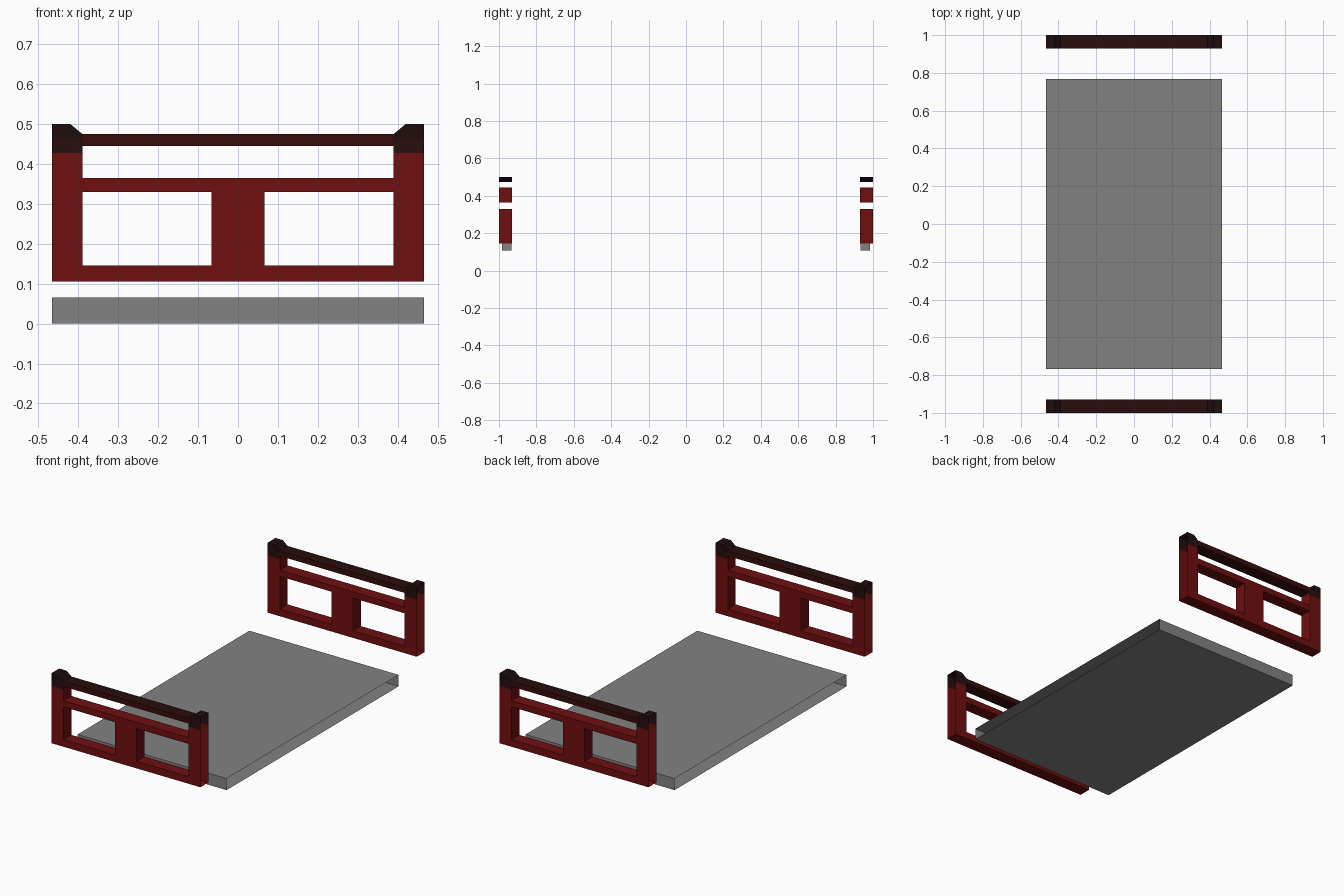
import bpy, bmesh

if "Cube" in bpy.data.objects:
    bpy.data.objects.remove(bpy.data.objects["Cube"])

def material(name, rgb):
    m = bpy.data.materials.new(name)
    m.diffuse_color = (*rgb, 1)
    m.use_nodes = True
    m.node_tree.nodes["Principled BSDF"].inputs["Base Color"].default_value = m.diffuse_color
    return m

red = material("red wood", (0.16, 0.0045, 0.005))
rail = material("dark rail", (0.04, 0.0035, 0.0035))
band = material("dark band", (0.022, 0.004, 0.004))
cap = material("dark cap", (0.014, 0.004, 0.004))
grey = material("grey", (0.225, 0.225, 0.225))

HW = 0.466
XS = [-HW, -0.39, -0.067, 0.067, 0.39, HW]
ZS = [0.105, 0.145, 0.33, 0.365, 0.427, 0.445, 0.463, 0.475, 0.5]

def finish(bm, name, mats):
    me = bpy.data.meshes.new(name)
    bm.to_mesh(me)
    bm.free()
    for m in mats:
        me.materials.append(m)
    ob = bpy.data.objects.new(name, me)
    bpy.context.collection.objects.link(ob)

def solid(i, k):
    """Which grid cells of the end frame are filled."""
    if not (0 <= i < 5 and 0 <= k < 8):
        return False
    if i in (0, 4) or k in (0, 2, 5, 6):
        return True
    return i == 2 and k == 1

def point(i, k, y):
    x = XS[i]
    if k == 8 and i in (1, 4):          # sloped inner side of the post caps
        x *= 0.42 / 0.39
    return (x, y, ZS[k])

def end_frame(name, s):
    bm = bmesh.new()
    ys = (s * 1.0, s * 0.93)
    verts = {}

    def v(i, k, side):
        key = (i, k, side)
        if key not in verts:
            verts[key] = bm.verts.new(point(i, k, ys[side]))
        return verts[key]

    for i in range(5):
        for k in range(8):
            if not solid(i, k):
                continue
            ring = [(i, k), (i + 1, k), (i + 1, k + 1), (i, k + 1)]
            for side in (0, 1):
                bm.faces.new([v(a, b, side) for a, b in ring])
            near = [(i, k - 1), (i + 1, k), (i, k + 1), (i - 1, k)]
            for n in range(4):
                if not solid(*near[n]):
                    a, b = ring[n], ring[(n + 1) % 4]
                    bm.faces.new([v(*a, 0), v(*b, 0), v(*b, 1), v(*a, 1)])
    bmesh.ops.recalc_face_normals(bm, faces=bm.faces[:])
    # outer ends are open
    ends = [f for f in bm.faces if all(abs(w.co.x) > HW - 0.001 for w in f.verts)]
    bmesh.ops.delete(bm, geom=ends, context='FACES')
    # colour by height
    for f in bm.faces:
        c = f.calc_center_median()
        post = abs(c.x) > 0.391
        if c.z > 0.465 and f.normal.z > 0.3:
            f.material_index = 3 if post else 2
        elif post and c.z > 0.463:
            f.material_index = 3
        elif post and c.z > 0.427:
            f.material_index = 2
        elif c.z > 0.4449:
            f.material_index = 1
    # small grey connector plates inside the bottom rail
    for x in (-0.39, 0.39):
        bm.faces.new([bm.verts.new((x, s * y, z)) for y, z in
                      ((0.932, 0.107), (0.983, 0.107), (0.983, 0.144), (0.932, 0.144))
                      ]).material_index = 4
    finish(bm, name, [red, rail, band, cap, grey])

end_frame("front_end_frame", -1)
end_frame("back_end_frame", 1)

# base slab, open along both long sides
bm = bmesh.new()
bmesh.ops.create_cube(bm, size=1)
for w in bm.verts:
    w.co = (w.co.x * 2 * HW, w.co.y * 1.534, (w.co.z + 0.5) * 0.065)
bm.normal_update()
bmesh.ops.delete(bm, geom=[f for f in bm.faces if abs(f.normal.x) > 0.9],
                 context='FACES')
finish(bm, "base_slab", [grey])
